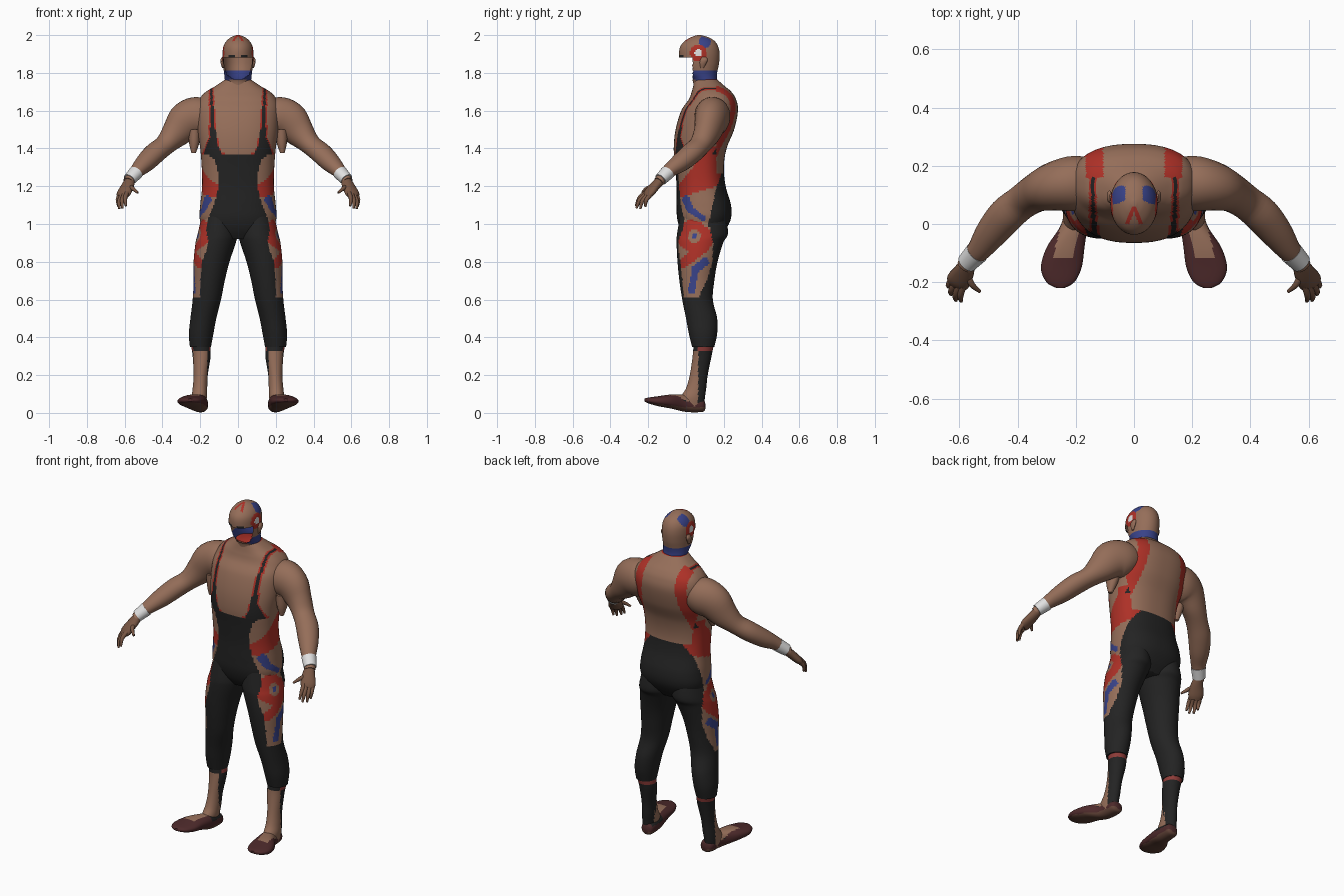
import bpy, bmesh, math
from mathutils import Vector

cube = bpy.data.objects.get("Cube")
if cube:
    bpy.data.objects.remove(cube, do_unlink=True)

# Flat colours (linear)
COLOURS = {
    "skin": (0.30, 0.155, 0.10), "hand_skin": (0.19, 0.095, 0.058),
    "black": (0.017, 0.017, 0.017), "red": (0.42, 0.03, 0.02),
    "blue": (0.04, 0.055, 0.25), "white": (0.75, 0.75, 0.75),
    "maroon": (0.075, 0.023, 0.024), "sole_brown": (0.12, 0.055, 0.038),
    "cuff_red": (0.27, 0.045, 0.04),
}
NAMES = list(COLOURS)
MATS = []
for key, rgb in COLOURS.items():
    m = bpy.data.materials.new(key)
    m.use_nodes = True
    m.diffuse_color = (*rgb, 1)
    m.node_tree.nodes["Principled BSDF"].inputs["Base Color"].default_value = (*rgb, 1)
    MATS.append(m)


def smooth_rows(rows, steps):
    """Catmull-Rom interpolation of the section rows."""
    out = []
    for i in range(len(rows) - 1):
        a, b, c, d = (rows[max(0, min(len(rows) - 1, i + k))] for k in (-1, 0, 1, 2))
        for s in range(steps):
            t = s / steps
            out.append([q + 0.5 * t * (r - p + t * (2 * p - 5 * q + 4 * r - w + t * (3 * (q - r) + w - p)))
                        for p, q, r, w in zip(a, b, c, d)])
    return out + [list(rows[-1])]


def loft(name, rows, colour, frame=None, side=1, n=24, steps=4, power=2.0):
    """Skin rows of (x, y, z, radius_u, radius_v); colour is a name or a rule."""
    rows = smooth_rows(rows, steps)
    centres = [Vector(r[:3]) for r in rows]
    bm = bmesh.new()
    rings = []
    for i, r in enumerate(rows):
        if frame:
            u, v = map(Vector, frame)
        else:
            t = (centres[min(i + 1, len(rows) - 1)] - centres[max(i - 1, 0)]).normalized()
            u = t.cross(Vector((0, 0, 1))).normalized()
            v = u.cross(t)
        ring = []
        for k in range(n):
            ang = math.tau * (k + 0.5) / n
            c, s = math.cos(ang), math.sin(ang)
            cu = math.copysign(abs(c) ** (2 / power), c) * r[3]
            sv = math.copysign(abs(s) ** (2 / power), s) * r[4]
            p = centres[i] + u * cu + v * sv
            ring.append(bm.verts.new((p.x * side, p.y, p.z)))
        rings.append(ring)
    for a, b in zip(rings, rings[1:]):
        for k in range(n):
            bm.faces.new((a[k], a[(k + 1) % n], b[(k + 1) % n], b[k]))
    bm.faces.new(rings[0])
    bm.faces.new(rings[-1])
    bmesh.ops.recalc_face_normals(bm, faces=bm.faces)
    removed = []
    for f in bm.faces:
        p = f.calc_center_median()
        key = colour if isinstance(colour, str) else colour(abs(p.x), p.y, p.z)
        if key is None:
            removed.append(f)
        else:
            f.material_index = NAMES.index(key)
    bmesh.ops.delete(bm, geom=removed, context='FACES')
    me = bpy.data.meshes.new(name)
    bm.to_mesh(me)
    bm.free()
    for m in MATS:
        me.materials.append(m)
    me.shade_smooth()
    me.set_sharp_from_angle(angle=math.radians(50))
    ob = bpy.data.objects.new(name, me)
    bpy.context.collection.objects.link(ob)
    return ob


def upright(profile):
    """(z, x_in, x_out, y_front, y_back) to loft rows."""
    return [((a + b) / 2, (f + k) / 2, z, (b - a) / 2, (k - f) / 2) for z, a, b, f, k in profile]


def lerp(z, table):
    for (z0, v0), (z1, v1) in zip(table, table[1:]):
        if z0 >= z >= z1:
            return v0 + (v1 - v0) * (z0 - z) / (z0 - z1)
    return table[0][1] if z > table[0][0] else table[-1][1]


def seg_dist(y, z, y0, z0, y1, z1):
    a, d = Vector((y - y0, z - z0)), Vector((y1 - y0, z1 - z0))
    t = max(0, min(1, a.dot(d) / max(d.length_squared, 1e-9)))
    return (a - d * t).length


# Painted suit: side panel limits and brush strokes as (colour, y0, z0, y1, z1, radius)
PANEL_X = [(1.39, .185), (1.34, .125), (1.25, .10), (1.15, .11), (1.05, .15), (.97, .17),
           (.9, .155), (.8, .19), (.7, .2), (.6, .2)]
PANEL_Y = [(1.3, .2), (1.2, .165), (1.1, .14), (1.0, .12), (.9, .145), (.8, .14), (.7, .11), (.6, .06)]
STROKES = [
    ("blue", .0, 1.13, .02, 1.08, .02), ("blue", .02, 1.08, .09, 1.03, .016),
    ("blue", .045, .935, .045, .935, .014), ("skin", .045, .935, .045, .935, .035),
    ("red", .03, .94, .06, .92, .08), ("red", .09, .87, -.02, .79, .025),
    ("blue", .1, .8, .05, .76, .022), ("blue", .05, .76, .03, .65, .018),
]


def scoop(ax):
    return 1.37 + .1 * (max(ax, 0) / .11) ** 8


def suit(ax, y, z):
    if z > 1.762:
        return "red"
    strap = lerp(z, [(1.7, .135), (1.6, .14), (1.45, .165), (1.3, .2)])
    if z > 1.27 and y > .16:
        return "red" if abs(ax - strap) < .03 else "skin"
    if z > 1.365:
        outer = .155 + max(0, 1.46 - z) * .4
        if ax > outer and z < 1.41 and y > .1:
            return "red"
        if z > scoop(ax) or ax > outer:
            return "skin"
        edge = z > scoop(ax - .007) or z > scoop(ax) - .01 or ax > outer - .008
        return "red" if edge else "black"
    if z < .61 or ax < lerp(z, PANEL_X) or y > lerp(z, PANEL_Y):
        return "black"
    if z > 1.15 + .3 * y and (y > .1 - .8 * (1.38 - z) or z < 1.21):
        return "red"
    for key, y0, z0, y1, z1, r in STROKES:
        if seg_dist(y, z, y0, z0, y1, z1) < r:
            return key
    return "skin"


def head_paint(ax, y, z):
    if y < .035 and 1.765 < z < 1.885:
        return None
    if z < 1.765 and y < .05:
        return "skin"
    if 1.73 < z < 1.81:
        return "blue"
    eye = math.hypot(y - .065, z - 1.905)
    if ax > .03 and eye < .045:
        return "white" if eye < .02 else "red"
    if ax > .03 and math.hypot(y - .1, z - 1.965) < .032:
        return "blue"
    if z > 1.94 and 0 < y < .06 and abs(ax - (.06 - y) * .4) < .007:
        return "red"
    if z < 1.895 and y < 0 and .015 < ax < .05:
        return "black"
    return "skin"


def boot_paint(ax, y, z):
    if z > .33:
        return "cuff_red" if y > .06 else "black"
    return "skin" if y < .065 and ax > .163 else "black"


def foot_paint(ax, y, z):
    if z < .03 + max(0, -y) * .12:
        return "sole_brown"
    if -.12 < y < .02 and abs(ax - .215 + y * .25) < .035 and z > .06:
        return "skin"
    return "black" if -.02 < y < .08 and z > .06 else "maroon"


FLAT, ALONG = ((1, 0, 0), (0, 1, 0)), ((1, 0, 0), (0, 0, 1))

# Torso with shoulders
torso = [(.92, .11, 0, .17), (.97, .18, -.03, .21), (1.03, .203, -.047, .238), (1.1, .2, -.05, .238),
         (1.2, .19, -.05, .21), (1.3, .192, -.057, .2), (1.4, .2, -.065, .215), (1.5, .215, -.055, .255),
         (1.6, .22, -.025, .275), (1.66, .205, .015, .265), (1.7, .17, .03, .24), (1.73, .12, .038, .205),
         (1.765, .068, .045, .165)]
loft("torso", upright([(z, -w, w, f, b) for z, w, f, b in torso]), suit, FLAT, n=120, steps=9, power=2.4)

# Head, open below the brow
head = [(1.7, .07, .04, .18), (1.76, .07, .035, .165), (1.8, .074, 0, .165), (1.85, .08, -.03, .175),
        (1.9, .082, -.037, .178), (1.94, .077, -.03, .17), (1.97, .06, -.005, .15), (1.99, .035, .03, .115),
        (2.0, .008, .06, .08)]
loft("head", upright([(z, -w, w, f, b) for z, w, f, b in head]), head_paint, FLAT, n=80, steps=8)

leg = [(1.05, .01, .19, -.03, .21), (.95, .002, .213, -.047, .222), (.9, .012, .225, -.05, .197),
       (.8, .045, .235, -.045, .167), (.7, .07, .235, -.035, .15), (.6, .09, .24, -.02, .142),
       (.5, .115, .252, 0, .165), (.42, .13, .26, .015, .165), (.35, .143, .255, .032, .15)]
boot = [(.365, .147, .25, .04, .148), (.3, .145, .24, .035, .135), (.2, .16, .235, .02, .115),
        (.13, .163, .24, 0, .107), (.08, .165, .245, -.03, .1), (.03, .17, .24, -.03, .095)]
foot = [(.195, .102, .035, .015, .015), (.197, .085, .04, .037, .035), (.205, 0, .05, .045, .045),
        (.235, -.08, .06, .065, .037), (.25, -.15, .062, .07, .026), (.253, -.2, .066, .048, .015),
        (.253, -.22, .068, .014, .007)]
arm = [(.12, .14, 1.58, .08, .07), (.2, .14, 1.57, .095, .105), (.27, .13, 1.545, .085, .105),
       (.33, .11, 1.48, .068, .08), (.385, .075, 1.42, .06, .055), (.44, .03, 1.375, .062, .055),
       (.49, -.03, 1.325, .055, .05), (.53, -.085, 1.285, .042, .038), (.565, -.125, 1.245, .031, .03),
       (.58, -.145, 1.225, .03, .025)]
palm = [(.57, -.13, 1.235, .025, .025), (.585, -.165, 1.2, .036, .024), (.603, -.195, 1.165, .042, .022),
        (.612, -.21, 1.145, .034, .015)]
# Finger (base, tip) pairs, thumb last
DIGITS = {"index_finger": ((.588, -.215, 1.165), (.594, -.265, 1.095)),
          "middle_finger": ((.603, -.215, 1.155), (.612, -.262, 1.083)),
          "ring_finger": ((.617, -.205, 1.15), (.628, -.242, 1.08)),
          "little_finger": ((.628, -.19, 1.15), (.633, -.215, 1.092)),
          "thumb": ((.575, -.165, 1.2), (.53, -.232, 1.165))}

for side, tag in ((1, "left"), (-1, "right")):
    loft(tag + "_leg", upright(leg), suit, FLAT, side, n=72, steps=9)
    loft(tag + "_boot", upright(boot), boot_paint, FLAT, side, n=48, steps=6)
    loft(tag + "_foot", foot, foot_paint, ALONG, side, n=48, steps=6, power=2.3)
    loft(tag + "_arm", arm, "skin", None, side)
    loft(tag + "_wristband", [(.54, -.098, 1.272, .041, .038), (.575, -.135, 1.235, .035, .033)],
         "white", None, side, steps=1)
    loft(tag + "_palm", palm, "hand_skin", None, side, n=16)
    for digit, (a, b) in DIGITS.items():
        a, b = Vector(a), Vector(b)
        knuckle = (a + b) / 2 + Vector((.006, -.008, .006))
        loft(f"{tag}_{digit}", [(*a, .012, .012), (*knuckle, .011, .011), (*b, .006, .006)],
             "hand_skin", None, side, n=10, steps=3)
    # Ear and the loose fold under the arm
    loft(tag + "_ear", [(.08, .085, 1.825, .004, .008), (.083, .09, 1.85, .009, .018),
                        (.084, .095, 1.87, .009, .02), (.08, .095, 1.885, .004, .01)],
         "skin", FLAT, side, n=12)
    loft(tag + "_armpit_fold", [(.23, .1, 1.5, .035, .05), (.232, .09, 1.43, .028, .035),
                                (.235, .08, 1.375, .012, .012)], "skin", FLAT, side, n=12)
